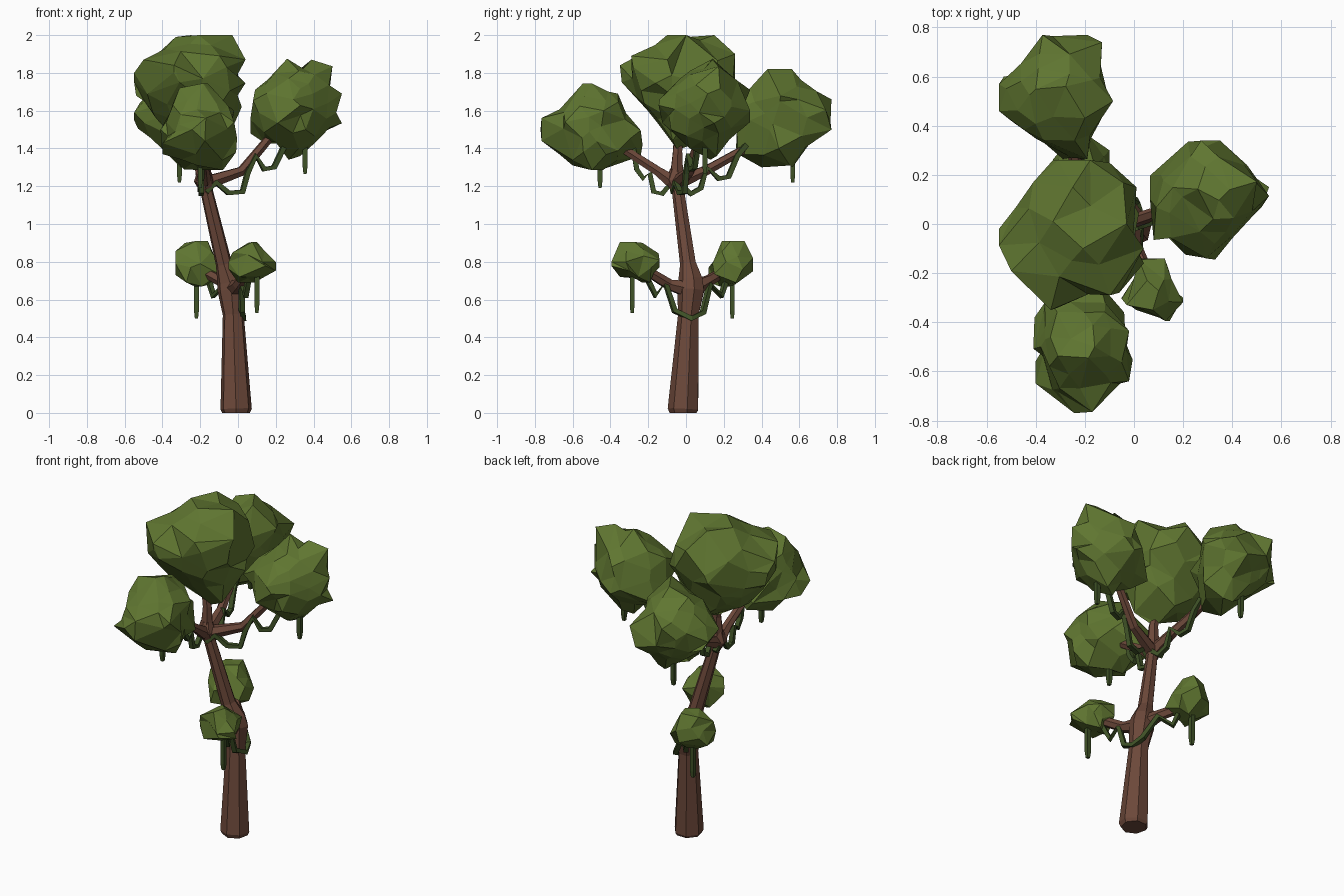
import bpy, bmesh, math, random
from mathutils import Vector


def material(name, color):
    m = bpy.data.materials.new(name)
    m.diffuse_color = (*color, 1)
    return m


BARK = material("bark", (0.15, 0.065, 0.042))
LEAF = material("leaf", (0.115, 0.18, 0.03))
VINE = material("vine", (0.05, 0.085, 0.02))


def finish(name, bm, mat):
    bmesh.ops.recalc_face_normals(bm, faces=bm.faces)
    me = bpy.data.meshes.new(name)
    bm.to_mesh(me)
    bm.free()
    me.materials.append(mat)
    ob = bpy.data.objects.new(name, me)
    bpy.context.collection.objects.link(ob)
    return ob


def tube(name, pts, radii, sides, mat):
    """Faceted tube through pts with one radius per point."""
    pts = [Vector(p) for p in pts]
    d = pts[-1] - pts[0]
    n = Vector((d.y, -d.x, 0))
    n = n.normalized() if n.length > 0.01 else Vector((1, 0, 0))
    bm = bmesh.new()
    rings = []
    for i, p in enumerate(pts):
        t = (pts[min(i + 1, len(pts) - 1)] - pts[max(i - 1, 0)]).normalized()
        if i == 0 and abs(t.z) > 0.95:
            t = Vector((0, 0, t.z)).normalized()
        u = t.cross(n).normalized()
        v = t.cross(u).normalized()
        ring = []
        for k in range(sides):
            a = 2 * math.pi * (k + 0.5) / sides
            ring.append(bm.verts.new(p + radii[i] * (math.cos(a) * u + math.sin(a) * v)))
        rings.append(ring)
    for a, b in zip(rings, rings[1:]):
        for k in range(sides):
            j = (k + 1) % sides
            bm.faces.new((a[k], a[j], b[j], b[k]))
    bm.faces.new(rings[0])
    bm.faces.new(rings[-1])
    return finish(name, bm, mat)


def reach(poly, c, d):
    """Distance factor from c along 2D direction d to the outline poly."""
    best = 0
    for p, q in zip(poly, poly[1:] + poly[:1]):
        px, py, ex, ey = p[0] - c[0], p[1] - c[1], q[0] - p[0], q[1] - p[1]
        den = d[0] * ey - d[1] * ex
        if abs(den) < 1e-9:
            continue
        t = (px * ey - py * ex) / den
        s = (px * d[1] - py * d[0]) / den
        if t > 0 and -1e-6 <= s <= 1 + 1e-6:
            best = max(best, t)
    return best or 1e6


def foliage(name, count, seed, front, side, top):
    """Faceted clump blended from its front (xz), side (yz) and top (xy) outlines."""
    rnd = random.Random(seed)
    axes = [[p[0] for p in top], [p[1] for p in top], [p[1] for p in front]]
    c = Vector([(min(a) + max(a)) / 2 for a in axes])
    views = ((front, 0, 2), (side, 1, 2), (top, 0, 1))
    bm = bmesh.new()
    for i in range(count):
        z = 1 - 2 * (i + 0.5) / count
        a = i * 2.39996 + rnd.uniform(-0.3, 0.3)
        r = math.sqrt(1 - z * z)
        bm.verts.new((r * math.cos(a), r * math.sin(a), z))
    bmesh.ops.convex_hull(bm, input=bm.verts[:])
    for v in bm.verts:
        d = v.co.copy()
        inv = sum(reach(p, (c[i], c[j]), (d[i], d[j])) ** -4 for p, i, j in views)
        v.co = c + d * inv ** -0.25 * rnd.uniform(1.03, 1.1)
    # pull the nearest free vertex onto each outline corner
    free = set(bm.verts)
    for poly, i, j in views:
        for p in poly:
            v = min(sorted(free, key=lambda w: w.index),
                    key=lambda w: math.hypot(w.co[i] - p[0], w.co[j] - p[1]))
            v.co[i], v.co[j] = p
            free.discard(v)
    bmesh.ops.dissolve_limit(bm, angle_limit=math.radians(5),
                             verts=bm.verts[:], edges=bm.edges[:])
    return finish(name, bm, LEAF)


def vine(name, pts, r=0.019):
    return tube(name, pts, [r] * len(pts), 4, VINE)


def garland(name, start, end, tz):
    """Vine sagging between two xy points; tz holds (fraction, height)."""
    a, b = Vector(start), Vector(end)
    return vine(name, [(*a.lerp(b, t), z) for t, z in tz])


# trunk
tube("trunk",
     [(-0.01, -0.012, 0), (-0.01, -0.012, 0.02), (-0.025, 0.015, 0.52), (-0.035, 0.028, 0.65),
      (-0.045, 0.026, 0.7), (-0.075, 0.012, 0.79), (-0.165, -0.04, 1.17), (-0.18, -0.055, 1.23),
      (-0.18, -0.05, 1.29)],
     [0.075, 0.085, 0.057, 0.075, 0.068, 0.044, 0.034, 0.055, 0.034], 7, BARK)

# branches: lower pair and crown fork
branches = {
    "lower_front_branch": ([(-0.02, -0.01, 0.66), (0.0, -0.09, 0.68), (0.06, -0.22, 0.76)], 0.045),
    "lower_back_branch": ([(-0.05, 0.06, 0.67), (-0.09, 0.12, 0.7), (-0.2, 0.22, 0.76)], 0.045),
    "front_branch": ([(-0.18, -0.08, 1.23), (-0.18, -0.15, 1.28), (-0.19, -0.35, 1.41)], 0.04),
    "back_branch": ([(-0.18, -0.04, 1.22), (-0.2, 0.12, 1.29), (-0.27, 0.37, 1.43)], 0.04),
    "right_branch": ([(-0.16, -0.04, 1.22), (0.02, 0.02, 1.28), (0.17, 0.07, 1.46)], 0.04),
    "top_branch": ([(-0.18, -0.05, 1.24), (-0.18, -0.045, 1.38), (-0.2, -0.04, 1.5)], 0.04),
}
for name, (pts, r) in branches.items():
    tube(name, pts, [r, r * 0.7, r * 0.6], 6, BARK)

# large crown clumps
foliage("top_foliage", 64, 3,
        [(-.55, 1.8), (-.5, 1.87), (-.33, 1.99), (-.03, 2), (.04, 1.87), (.02, 1.62), (-.06, 1.44), (-.2, 1.4), (-.38, 1.5), (-.54, 1.68)],
        [(-.35, 1.84), (-.29, 1.89), (-.1, 2), (.15, 2), (.26, 1.9), (.26, 1.78), (.12, 1.45), (-.05, 1.4), (-.11, 1.5), (-.34, 1.75)],
        [(-.55, -.02), (-.41, .17), (-.33, .26), (-.1, .25), (.01, .15), (.04, -.16), (-.06, -.28), (-.34, -.345), (-.48, -.2)])
foliage("back_foliage", 60, 8,
        [(-.55, 1.55), (-.52, 1.64), (-.4, 1.78), (-.2, 1.82), (-.1, 1.65), (-.1, 1.4), (-.25, 1.3), (-.39, 1.4)],
        [(.27, 1.5), (.34, 1.72), (.56, 1.82), (.77, 1.66), (.765, 1.54), (.55, 1.31), (.4, 1.3), (.275, 1.37)],
        [(-.55, .46), (-.53, .6), (-.42, .7), (-.19, .77), (-.13, .74), (-.085, .5), (-.19, .265), (-.29, .265), (-.5, .42)])
foliage("front_foliage", 60, 5,
        [(-.41, 1.5), (-.31, 1.72), (-.16, 1.745), (-.02, 1.6), (-.01, 1.38), (-.08, 1.285), (-.2, 1.285), (-.4, 1.37)],
        [(-.77, 1.5), (-.545, 1.745), (-.36, 1.69), (-.23, 1.42), (-.24, 1.36), (-.44, 1.29), (-.6, 1.31), (-.765, 1.44)],
        [(-.405, -.38), (-.36, -.3), (-.14, -.24), (-.04, -.36), (-.005, -.55), (-.02, -.64), (-.17, -.765), (-.4, -.65), (-.38, -.5)])
foliage("right_foliage", 60, 12,
        [(.065, 1.48), (.09, 1.71), (.26, 1.875), (.5, 1.835), (.55, 1.69), (.485, 1.51), (.33, 1.36), (.14, 1.43)],
        [(-.14, 1.66), (.02, 1.81), (.14, 1.87), (.34, 1.71), (.34, 1.54), (.13, 1.34), (.02, 1.4), (-.08, 1.5)],
        [(.065, .1), (.11, .2), (.22, .335), (.35, .34), (.55, .15), (.52, .07), (.33, -.145), (.21, -.125), (.08, -.065)])

# small lower clumps
foliage("lower_front_foliage", 26, 4,
        [(-.05, .8), (.1, .905), (.2, .8), (.14, .72), (0, .69)],
        [(-.395, .8), (-.35, .905), (-.23, .9), (-.14, .77), (-.19, .69), (-.35, .72)],
        [(-.05, -.3), (.02, -.145), (.125, -.14), (.2, -.3), (.145, -.395), (-.03, -.33)])
foliage("lower_back_foliage", 26, 9,
        [(-.33, .79), (-.28, .9), (-.16, .91), (-.1, .8), (-.11, .69), (-.23, .67), (-.33, .73)],
        [(.12, .69), (.14, .79), (.19, .91), (.31, .91), (.355, .82), (.26, .68), (.18, .67)],
        [(-.33, .2), (-.25, .12), (-.1, .15), (-.1, .3), (-.2, .355), (-.3, .3)])

# vines looping under the branches
garland("right_garland", (-0.17, -0.07), (0.27, 0.07),
        [(0, 1.17), (0.12, 1.22), (0.27, 1.165), (0.44, 1.17), (0.5, 1.27), (0.6, 1.36),
         (0.7, 1.29), (0.82, 1.3), (0.95, 1.42)])
garland("front_garland", (-0.2, -0.0), (-0.19, -0.3),
        [(0, 1.18), (0.2, 1.24), (0.42, 1.16), (0.57, 1.17), (0.64, 1.27), (0.75, 1.24),
         (0.87, 1.29), (0.93, 1.4)])
garland("back_garland", (-0.15, -0.02), (-0.23, 0.33),
        [(0, 1.2), (0.13, 1.16), (0.28, 1.19), (0.37, 1.3), (0.55, 1.24), (0.7, 1.25),
         (0.83, 1.36), (0.97, 1.42)])
vine("lower_garland",
     [(0.06, -0.22, 0.74), (0.04, -0.16, 0.62), (0.02, -0.11, 0.69), (0.02, -0.06, 0.54),
      (0.03, 0.03, 0.5), (0.01, 0.09, 0.53), (-0.07, 0.125, 0.68), (-0.13, 0.185, 0.62),
      (-0.16, 0.22, 0.72)])

# hanging strands: x, y, bottom, top
strands = [("front", -0.2, -0.455, 1.19, 1.36), ("back", -0.31, 0.565, 1.22, 1.4),
           ("right", 0.355, 0.1, 1.265, 1.45), ("lower_front", 0.1, -0.285, 0.53, 0.76),
           ("lower_back", -0.22, 0.245, 0.5, 0.74)]
for n, x, y, z0, z1 in strands:
    tube(n + "_strand", [(x, y, z0), (x, y, z0 + 0.04), (x, y, z1)],
         [0.012, 0.018, 0.018], 4, VINE)
